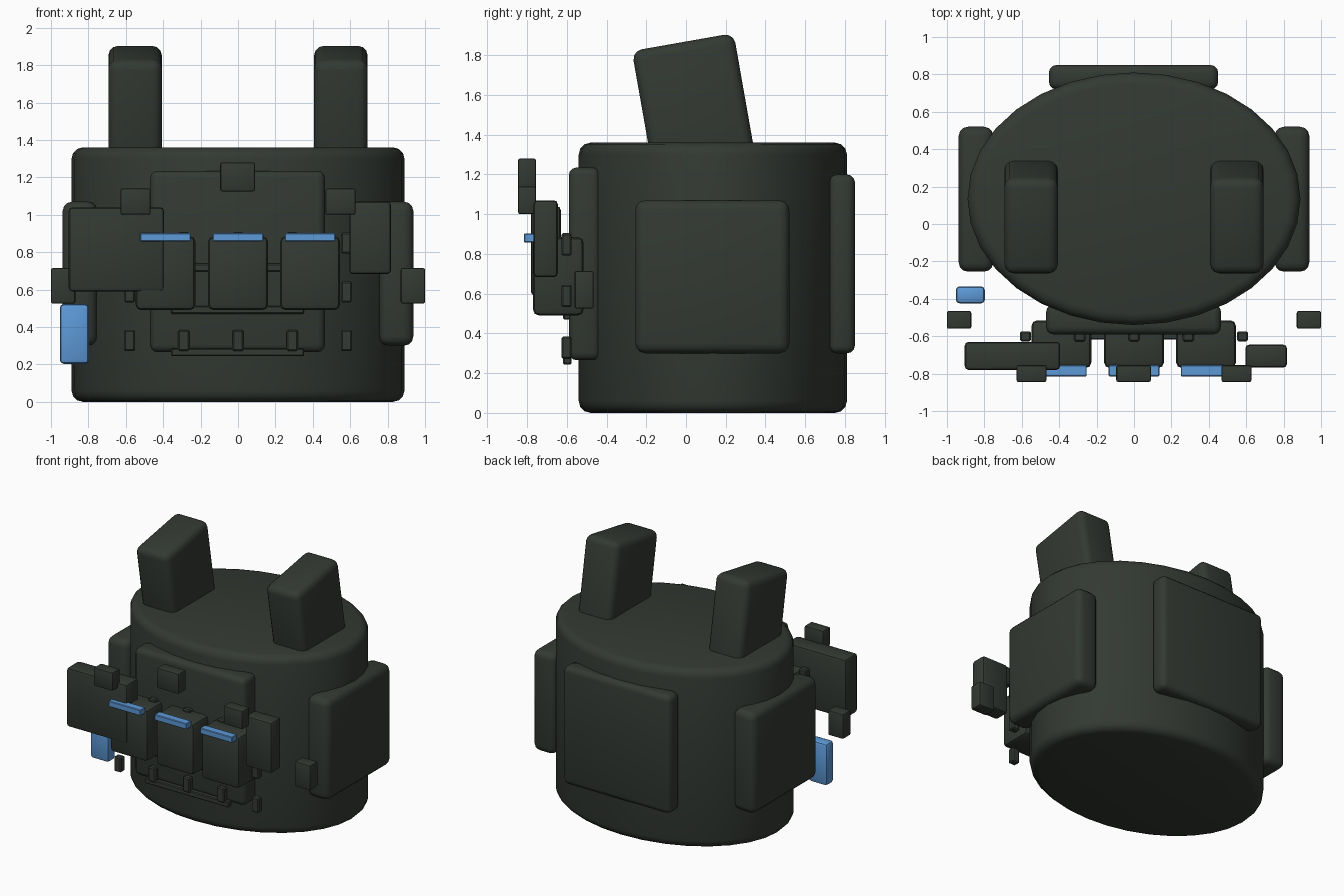
import bpy
import math

cube = bpy.data.objects.get("Cube")
if cube:
    bpy.data.objects.remove(cube, do_unlink=True)


def material(name, rgb):
    m = bpy.data.materials.new(name)
    m.use_nodes = True
    m.diffuse_color = (*rgb, 1)
    m.node_tree.nodes["Principled BSDF"].inputs["Base Color"].default_value = (*rgb, 1)
    return m


OLIVE = material("dark_olive", (0.033, 0.041, 0.033))
BLUE = material("light_blue", (0.11, 0.32, 0.68))


def finish(name, mat, bevel, segments):
    """Name, colour, bevel and smooth the active object."""
    ob = bpy.context.object
    ob.name = name
    ob.data.materials.append(mat)
    bpy.ops.object.transform_apply(location=False, rotation=False, scale=True)
    mod = ob.modifiers.new("bevel", "BEVEL")
    mod.width = bevel
    mod.segments = segments
    mod.limit_method = 'ANGLE'
    bpy.ops.object.modifier_apply(modifier=mod.name)
    bpy.ops.object.shade_smooth_by_angle(angle=math.radians(35))
    return ob


def box(name, x, y, z, bevel=0.01, mat=OLIVE, segments=2, tilt=0):
    """Rounded box from its (min, max) extents on each axis."""
    spans = (x, y, z)
    bpy.ops.mesh.primitive_cube_add(size=1, location=[(a + b) / 2 for a, b in spans],
                                    rotation=(tilt, 0, 0))
    bpy.context.object.scale = [b - a for a, b in spans]
    return finish(name, mat, bevel, segments)


def around(c, width):
    return (c - width / 2, c + width / 2)


# Oval torso
bpy.ops.mesh.primitive_cylinder_add(vertices=32, radius=1, depth=1, location=(0, 0.135, 0.68))
bpy.context.object.scale = (0.89, 0.675, 1.36)
finish("torso", OLIVE, 0.06, 3)

# Armour panels
box("front_panel", (-0.47, 0.465), (-0.59, -0.43), (0.265, 1.235), 0.04, segments=3)
box("back_panel", (-0.455, 0.45), (0.72, 0.85), (0.3, 1.2), 0.04, segments=3)

for side, label in ((-1, "right"), (1, "left")):
    box(f"{label}_side_panel", around(side * 0.845, 0.185), (-0.255, 0.52), (0.3, 1.07), 0.05, segments=3)
    # Shoulder straps lean forward
    box(f"{label}_shoulder_strap", around(side * 0.55, 0.285), around(0.053, 0.52),
        around(1.472, 0.8), 0.05, segments=3, tilt=math.radians(10))
    box(f"{label}_hip_clip", around(side * 0.935, 0.13), (-0.56, -0.465), (0.525, 0.715))
    box(f"{label}_chest_clip", around(side * 0.548, 0.16), (-0.845, -0.755), (1.0, 1.14))

box("centre_chest_clip", (-0.095, 0.09), (-0.845, -0.755), (1.125, 1.28))

# Magazine pouches with blue trim
for label, x in (("right", -0.388), ("centre", 0), ("left", 0.385)):
    box(f"{label}_pouch", around(x, 0.32), (-0.77, -0.515), (0.49, 0.885), 0.03)
    box(f"{label}_pouch_trim", around(x, 0.27), (-0.815, -0.755), (0.858, 0.902), 0.004, BLUE, 1)

# Outer pouches and blue side item
box("large_chest_pouch", (-0.905, -0.395), (-0.78, -0.63), (0.59, 1.04), 0.02)
box("radio_pouch", (0.595, 0.818), (-0.768, -0.645), (0.683, 1.07), 0.02)
box("blue_canister", (-0.953, -0.797), (-0.425, -0.333), (0.203, 0.523), 0.022, BLUE)

# Webbing: rows of tabs and horizontal straps
for row in range(3):
    for col in range(-2, 3):
        box(f"webbing_tab_{row}_{col + 2}", around(col * 0.29, 0.06), (-0.627, -0.575),
            around(0.328 + row * 0.26, 0.112), 0.008, segments=1)
    box(f"webbing_strap_{row}", (-0.357, 0.353), (-0.618, -0.575),
        around(0.265 + row * 0.226, 0.042), 0.006, segments=1)
